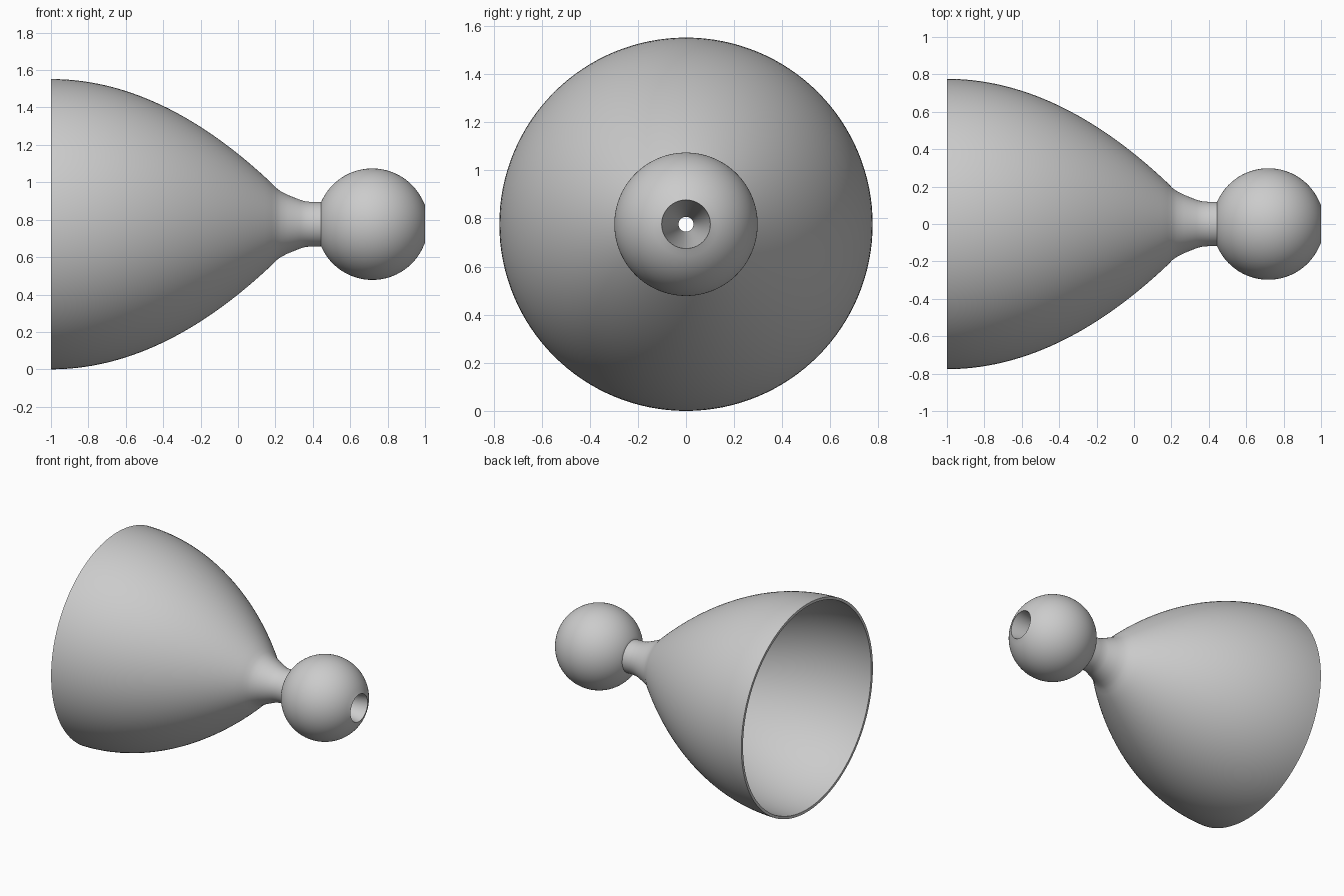
import bpy, bmesh, math

cube = bpy.data.objects.get("Cube")
if cube:
    bpy.data.objects.remove(cube, do_unlink=True)

RADIUS = 0.776      # rim radius, also the height of the axis
WALL = 0.02
BORE = 0.031
SEGMENTS = 128

grey = bpy.data.materials.new("grey")
grey.use_nodes = True
colour = (0.6, 0.6, 0.6, 1)
grey.diffuse_color = colour
grey.node_tree.nodes["Principled BSDF"].inputs["Base Color"].default_value = colour


def lathe(name, profile):
    """Revolve a closed loop of (x, radius) points around the horizontal axis."""
    bm = bmesh.new()
    rings = []
    for i in range(SEGMENTS):
        a = math.tau * i / SEGMENTS
        rings.append([bm.verts.new((x, r * math.cos(a), RADIUS + r * math.sin(a)))
                      for x, r in profile])
    n = len(profile)
    for i, ring in enumerate(rings):
        nxt = rings[(i + 1) % SEGMENTS]
        for j in range(n):
            k = (j + 1) % n
            bm.faces.new((ring[j], ring[k], nxt[k], nxt[j]))
    bmesh.ops.recalc_face_normals(bm, faces=bm.faces)
    mesh = bpy.data.meshes.new(name)
    bm.to_mesh(mesh)
    bm.free()
    mesh.materials.append(grey)
    obj = bpy.data.objects.new(name, mesh)
    bpy.context.collection.objects.link(obj)
    bpy.ops.object.select_all(action='DESELECT')
    obj.select_set(True)
    bpy.context.view_layer.objects.active = obj
    bpy.ops.object.shade_smooth_by_angle(angle=math.radians(30))
    return obj


# Flared bell with a thin parabolic wall, running into the neck
steps = [1.18 * i / 32 for i in range(33)]
outer = [(t - 1, RADIUS - 0.4 * t * t) for t in steps]
inner = [(t - 1, RADIUS - WALL - 0.4 * t * t) for t in steps]
neck = [(0.205, 0.193), (0.23, 0.175), (0.265, 0.157), (0.30, 0.143),
        (0.335, 0.129), (0.36, 0.122), (0.39, 0.119), (0.445, 0.118)]
throat = [(0.445, BORE), (0.33, BORE), (0.25, 0.11)]
lathe("bell_and_neck", outer + neck + throat + inner[::-1])

# Ball with a tapered socket leading to the bore
BALL, CENTRE = 0.298, 0.718
start = math.pi - math.asin(0.118 / BALL)
end = math.asin(0.101 / BALL)
arc = [start + (end - start) * i / 40 for i in range(41)]
ball = [(CENTRE + BALL * math.cos(a), BALL * math.sin(a)) for a in arc]
ball[-1] = (1.0, 0.101)
lathe("ball", ball + [(0.6, BORE), (0.44, BORE)])
